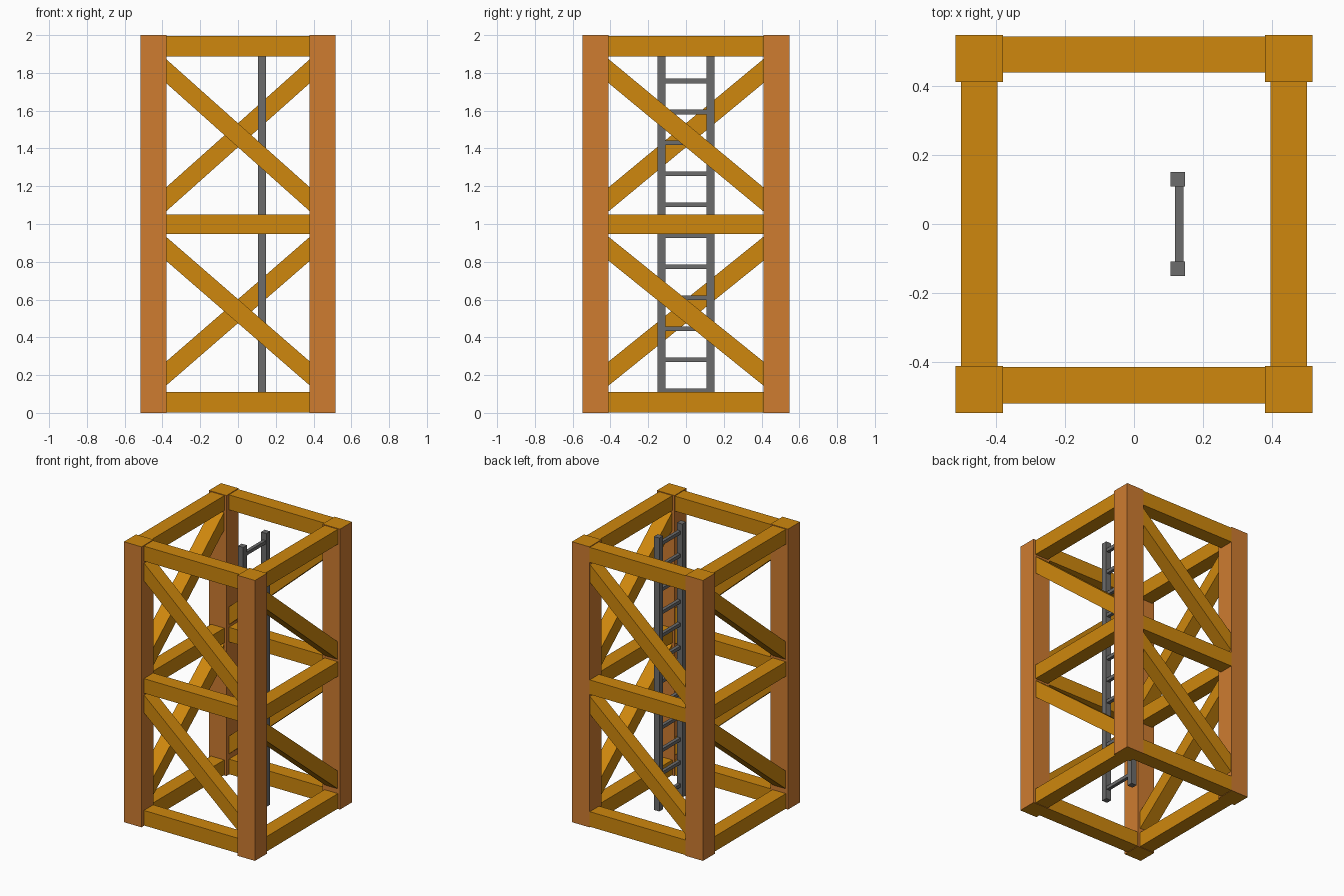
import bpy, bmesh
from mathutils import Vector

if "Cube" in bpy.data.objects:
    bpy.data.objects.remove(bpy.data.objects["Cube"])


def material(name, rgb):
    m = bpy.data.materials.new(name)
    m.diffuse_color = (*rgb, 1)
    m.use_nodes = True
    m.node_tree.nodes["Principled BSDF"].inputs["Base Color"].default_value = m.diffuse_color
    return m


GOLD = material("golden timber", (0.62, 0.245, 0.004))
BROWN = material("orange brown timber", (0.62, 0.2, 0.03))
GREY = material("grey metal", (0.15, 0.15, 0.15))


def beam(name, a, b, across, height, mats):
    """Straight bar from a to b; ends cut upright, height measured along z."""
    a, b = Vector(a), Vector(b)
    side = (b - a).cross(Vector((0, 0, 1))).normalized() * across / 2
    up = Vector((0, 0, height / 2))
    bm = bmesh.new()
    ends = [[bm.verts.new(p + s * side + t * up)
             for s, t in ((-1, -1), (1, -1), (1, 1), (-1, 1))] for p in (a, b)]
    bm.faces.new(ends[0])
    bm.faces.new(ends[1][::-1])
    for i in range(4):
        j = (i + 1) % 4
        bm.faces.new((ends[0][i], ends[0][j], ends[1][j], ends[1][i]))
    bmesh.ops.recalc_face_normals(bm, faces=bm.faces)
    me = bpy.data.meshes.new(name)
    bm.to_mesh(me)
    bm.free()
    for m in mats:
        me.materials.append(m)
    ob = bpy.data.objects.new(name, me)
    bpy.context.collection.objects.link(ob)
    return ob


def box(name, x, y, z, mats):
    ym, zm = sum(y) / 2, sum(z) / 2
    return beam(name, (x[0], ym, zm), (x[1], ym, zm), y[1] - y[0], z[1] - z[0], mats)


# corner posts, with golden cut ends
for sx in (-1, 1):
    for sy in (-1, 1):
        xs = sorted((sx * 0.379, sx * 0.517))
        ys = sorted((sy * 0.411, sy * 0.547))
        post = box("corner_post", xs, ys, (0, 2), [BROWN, GOLD])
        for f in post.data.polygons:
            f.material_index = int(abs(f.normal.z) > 0.5)

# four sides: start and end of each bar, left to right seen from outside
SIDES = {
    "front": ((-0.39, -0.467), (0.39, -0.467)),
    "right": ((0.448, -0.42), (0.448, 0.42)),
    "back": ((0.39, 0.491), (-0.39, 0.491)),
    "left": ((-0.448, 0.42), (-0.448, -0.42)),
}
for side, (a, b) in SIDES.items():
    # level rails at the bottom, middle and top
    for level, z0, z1 in (("bottom", 0.003, 0.11), ("middle", 0.946, 1.05), ("top", 1.888, 1.995)):
        z = (z0 + z1) / 2
        beam(f"{side}_{level}_rail", (*a, z), (*b, z), 0.105, z1 - z0, [GOLD])
    # one diagonal brace per storey, falling left to right
    for storey, top, low in (("lower", 0.877, 0.2), ("upper", 1.818, 1.122)):
        beam(f"{side}_{storey}_brace", (*a, top), (*b, low), 0.1, 0.127, [GOLD])

# ladder
for sy in (-1, 1):
    ys = sorted((sy * 0.109, sy * 0.151))
    box("ladder_rail", (0.105, 0.147), ys, (0.035, 1.985), [GREY])
for i in range(12):
    z = 0.117 + i * 0.164
    box("ladder_rung", (0.119, 0.143), (-0.112, 0.112), (z - 0.012, z + 0.012), [GREY])
